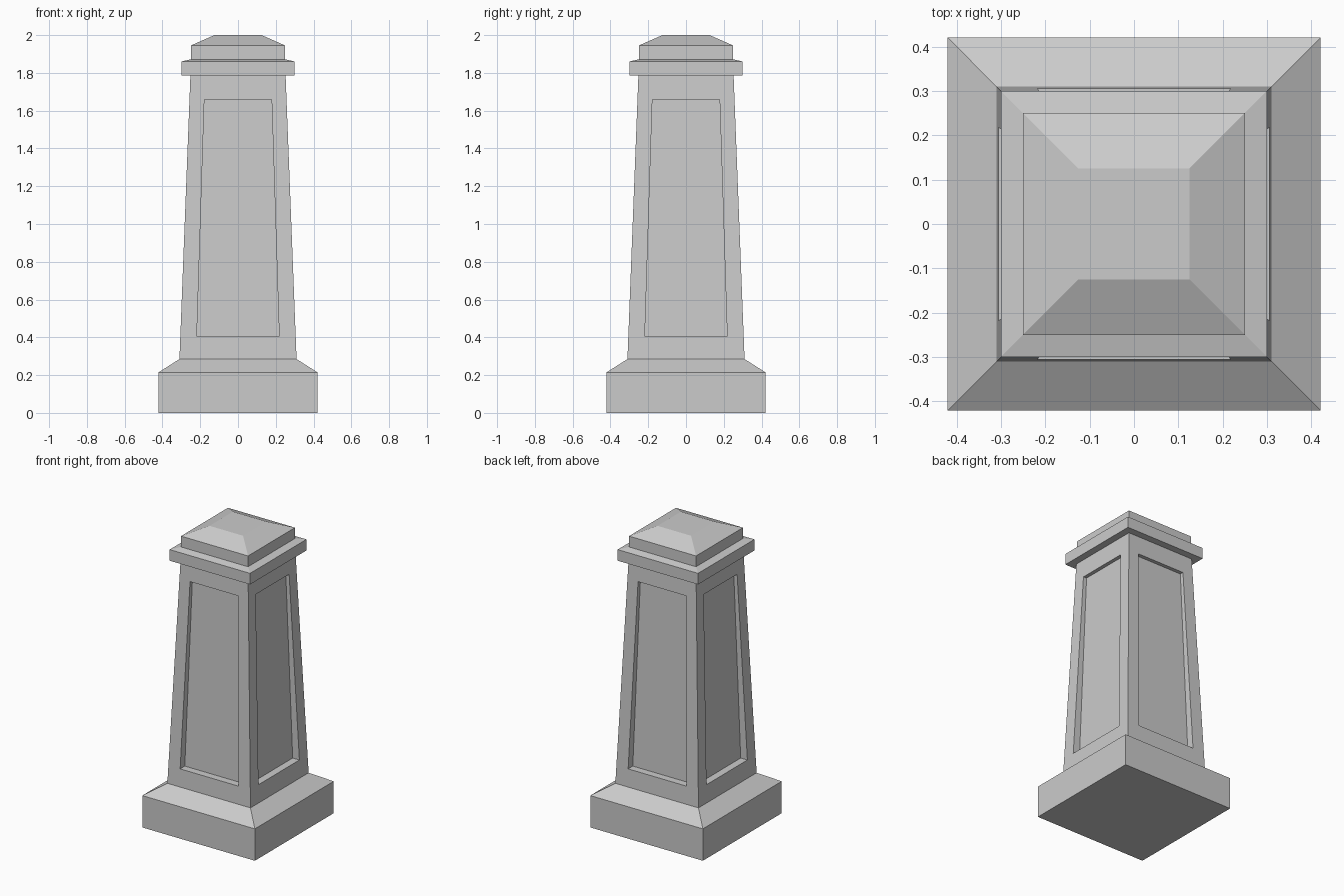
import bpy, bmesh
from mathutils import Matrix
from math import pi

cube = bpy.data.objects.get("Cube")
if cube:
    bpy.data.objects.remove(cube, do_unlink=True)

stone = bpy.data.materials.new("grey_stone")
stone.use_nodes = True
GREY = (0.6, 0.6, 0.6, 1)
stone.diffuse_color = GREY
stone.node_tree.nodes["Principled BSDF"].inputs["Base Color"].default_value = GREY


def finish(name, bm):
    bmesh.ops.remove_doubles(bm, verts=bm.verts, dist=0.0001)
    bmesh.ops.recalc_face_normals(bm, faces=bm.faces)
    mesh = bpy.data.meshes.new(name)
    bm.to_mesh(mesh)
    bm.free()
    mesh.materials.append(stone)
    bpy.context.collection.objects.link(bpy.data.objects.new(name, mesh))


def bridge(bm, a, b):
    for i in range(4):
        j = (i + 1) % 4
        bm.faces.new((a[i], a[j], b[j], b[i]))


def square_stack(name, profile):
    """Closed solid from square sections given as (half width, height)."""
    bm = bmesh.new()
    rings = [[bm.verts.new((x * w, y * w, z))
              for x, y in ((-1, -1), (1, -1), (1, 1), (-1, 1))] for w, z in profile]
    for a, b in zip(rings, rings[1:]):
        bridge(bm, a, b)
    bm.faces.new(rings[0])
    bm.faces.new(rings[-1])
    finish(name, bm)


# Stepped plinth and cap
square_stack("plinth", [(0.42, 0), (0.42, 0.215), (0.31, 0.285)])
square_stack("cap", [(0.30, 1.785), (0.30, 1.86), (0.25, 1.872),
                     (0.25, 1.945), (0.125, 2.0)])

# Tapered shaft with a recessed panel on each side
Z0, Z1, W0, W1 = 0.285, 1.785, 0.31, 0.252


def half_width(z):
    return W0 + (W1 - W0) * (z - Z0) / (Z1 - Z0)


def side_loop(bm, low, high):
    """Loop on the front side from two (half width, height, depth) rows."""
    return [bm.verts.new((s * w, d - half_width(z), z))
            for s, (w, z, d) in ((-1, low), (1, low), (1, high), (-1, high))]


bm = bmesh.new()
for k in range(4):
    edge = side_loop(bm, (W0, Z0, 0), (W1, Z1, 0))
    opening = side_loop(bm, (0.218, 0.405, 0), (0.178, 1.66, 0))
    floor = side_loop(bm, (0.218, 0.405, 0.05), (0.178, 1.66, 0.025))
    bridge(bm, edge, opening)
    bridge(bm, opening, floor)
    bm.faces.new(floor)
    bmesh.ops.rotate(bm, verts=edge + opening + floor,
                     matrix=Matrix.Rotation(k * pi / 2, 3, 'Z'))
finish("panelled_shaft", bm)
